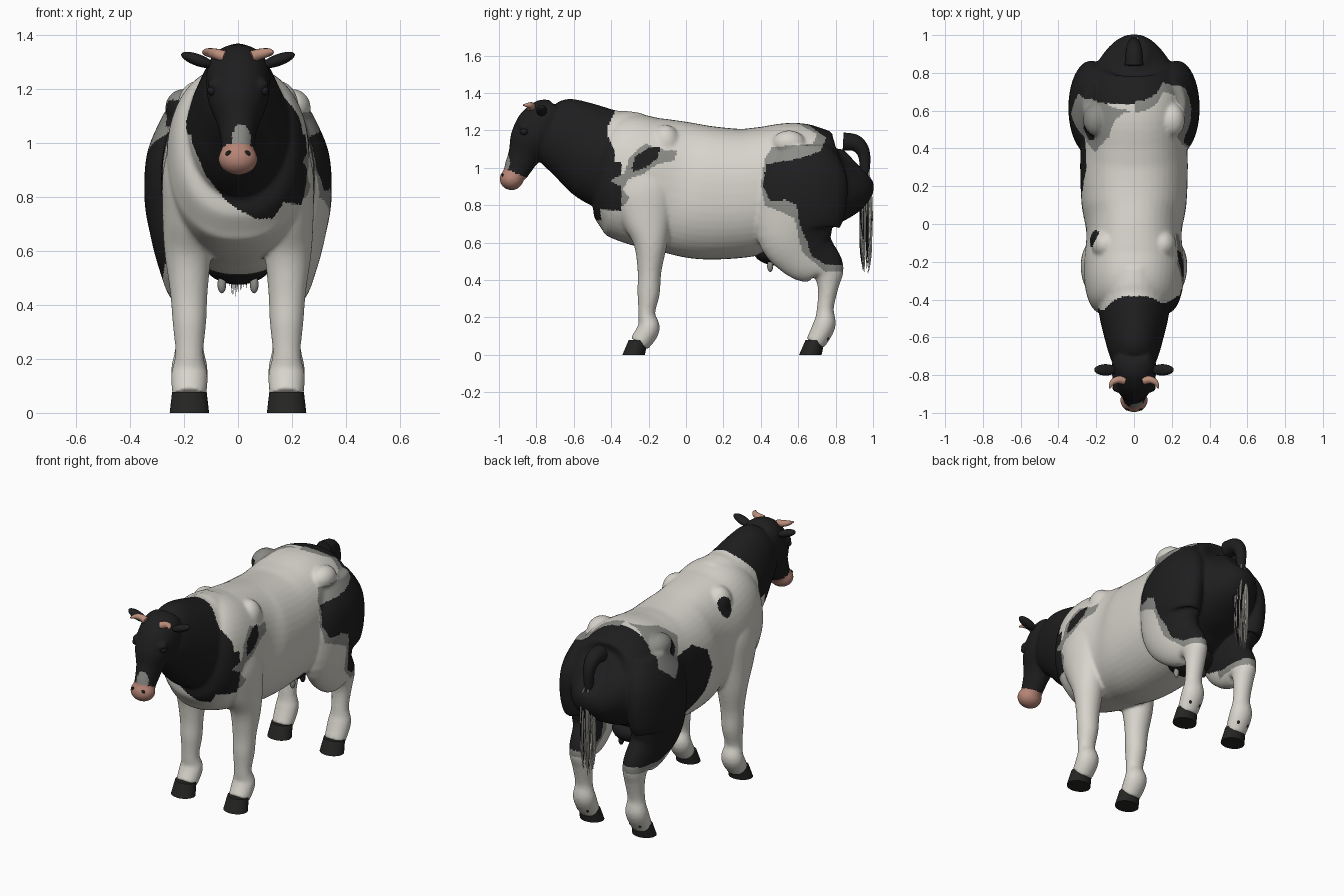
import bpy, bmesh, math, random
from mathutils import Vector, Matrix
from mathutils.geometry import intersect_point_tri_2d

random.seed(4)
if "Cube" in bpy.data.objects:
    bpy.data.objects.remove(bpy.data.objects["Cube"])


def material(name, r, g, b):
    m = bpy.data.materials.new(name)
    m.use_nodes = True
    m.diffuse_color = (r, g, b, 1)
    node = m.node_tree.nodes["Principled BSDF"]
    node.inputs["Base Color"].default_value = (r, g, b, 1)
    node.inputs["Roughness"].default_value = 0.7
    return m


WHITE = material("cream white", 0.68, 0.66, 0.60)
BLACK = material("coat black", 0.013, 0.013, 0.014)
GREY = material("patch grey", 0.26, 0.26, 0.245)
PINK = material("muzzle pink", 0.46, 0.23, 0.18)
HORN = material("horn tan", 0.50, 0.27, 0.20)
HOOF = material("hoof charcoal", 0.018, 0.018, 0.017)


def spline(rows, steps=5):
    """Smooth curve through rows of equal length."""
    pts = [Vector(r) for r in rows]
    out = []
    for i in range(len(pts) - 1):
        p0, p1, p2 = pts[max(i - 1, 0)], pts[i], pts[i + 1]
        p3 = pts[min(i + 2, len(pts) - 1)]
        for k in range(steps):
            t = k / steps
            out.append(p1 + (p2 - p0) * t / 2 + (p0 * 2 - p1 * 5 + p2 * 4 - p3) * t * t / 2
                       + (p1 * 3 - p0 - p2 * 3 + p3) * t ** 3 / 2)
    return out + [pts[-1]]


def loft(bm, rows, side=1, power=2.0, sides=32, steps=5):
    """Rows are x, y, z, half width across x, half width in the yz plane."""
    rows = spline(rows, steps)
    rings = []
    for i, r in enumerate(rows):
        d = rows[min(i + 1, len(rows) - 1)] - rows[max(i - 1, 0)]
        n = math.hypot(d[1], d[2])
        u = Vector((0, -d[2] / n, d[1] / n))
        ring = []
        for k in range(sides):
            a = math.tau * k / sides
            c, s = (math.copysign(abs(f) ** (2 / power), f) for f in (math.cos(a), math.sin(a)))
            ring.append(bm.verts.new(Vector((side * r[0] + r[3] * c, r[1], r[2])) + u * r[4] * s))
        rings.append(ring)
    for a, b in zip(rings, rings[1:]):
        for k in range(sides):
            j = (k + 1) % sides
            bm.faces.new((a[k], a[j], b[j], b[k]))
    bm.faces.new(rings[0])
    bm.faces.new(rings[-1])


def ball(bm, loc, radii, turn=0):
    m = Matrix.Translation(loc) @ Matrix.Rotation(turn, 4, 'Y') @ Matrix.Diagonal((*radii, 1))
    bmesh.ops.create_uvsphere(bm, u_segments=24, v_segments=16, radius=1, matrix=m)


def finish(bm, name, *mats):
    bmesh.ops.recalc_face_normals(bm, faces=bm.faces)
    mesh = bpy.data.meshes.new(name)
    bm.to_mesh(mesh)
    bm.free()
    ob = bpy.data.objects.new(name, mesh)
    bpy.context.collection.objects.link(ob)
    for m in mats:
        mesh.materials.append(m)
    bpy.ops.object.select_all(action='DESELECT')
    ob.select_set(True)
    bpy.context.view_layer.objects.active = ob
    bpy.ops.object.shade_smooth_by_angle(angle=math.radians(50))
    return ob


def ellipsoid(name, mat, loc, radii, turn=0):
    bm = bmesh.new()
    ball(bm, loc, radii, turn)
    return finish(bm, name, mat)


def cord(name, mat, strands, res=3):
    """Tapered round curves; every strand is a list of x, y, z, radius."""
    cu = bpy.data.curves.new(name, 'CURVE')
    cu.dimensions, cu.bevel_depth, cu.bevel_resolution = '3D', 1, res
    cu.use_fill_caps = True
    for strand in strands:
        pts = spline(strand)
        sp = cu.splines.new('POLY')
        sp.points.add(len(pts) - 1)
        sp.use_smooth = True
        for p, q in zip(sp.points, pts):
            p.co, p.radius = (q[0], q[1], q[2], 1), q[3]
    cu.materials.append(mat)
    bpy.context.collection.objects.link(bpy.data.objects.new(name, cu))


# Trunk: y, top, bottom, half width
trunk = [(-.50, 1.15, .84, .10), (-.45, 1.25, .73, .21), (-.35, 1.30, .64, .255),
         (-.22, 1.275, .58, .265), (-.05, 1.25, .54, .252), (.1, 1.225, .51, .277),
         (.3, 1.21, .52, .285), (.45, 1.225, .56, .28), (.6, 1.245, .62, .275),
         (.75, 1.215, .68, .255), (.86, 1.175, .76, .18), (.92, 1.13, .9, .07)]
neck = [(0, -.3, 1.02, .19, .28), (0, -.44, 1.06, .19, .265), (0, -.58, 1.14, .16, .225),
        (0, -.70, 1.205, .125, .185), (0, -.75, 1.23, .09, .13)]
head = [(0, -.69, 1.32, .08, .06), (0, -.73, 1.28, .112, .11), (0, -.78, 1.21, .118, .132),
        (0, -.83, 1.14, .105, .117), (0, -.87, 1.06, .073, .085), (0, -.91, .98, .06, .068),
        (0, -.93, .94, .06, .05)]
foreleg = [(.165, -.25, 1.0, .09, .15), (.175, -.23, .88, .105, .17), (.18, -.21, .74, .1, .14),
           (.185, -.19, .6, .088, .092), (.182, -.195, .45, .07, .064), (.18, -.2, .33, .062, .06),
           (.18, -.21, .22, .052, .045), (.18, -.2, .14, .068, .06), (.18, -.25, .06, .062, .055)]
hindleg = [(.18, .63, 1.12, .09, .14), (.22, .63, .97, .115, .23), (.232, .61, .8, .115, .245),
           (.22, .59, .66, .105, .215), (.2, .655, .54, .088, .165), (.185, .75, .46, .07, .1),
           (.18, .76, .37, .06, .058), (.18, .745, .25, .052, .045), (.18, .74, .16, .068, .06),
           (.18, .69, .06, .062, .053)]

bm = bmesh.new()
loft(bm, [(0, y, (t + b) / 2, w, (t - b) / 2) for y, t, b, w in trunk], power=2.25, sides=48)
loft(bm, neck)
loft(bm, head)
ball(bm, (0, -.933, .94), (.074, .064, .06))
for s in (-1, 1):
    loft(bm, foreleg, s)
    loft(bm, hindleg, s)
    ball(bm, (s * .15, -.11, 1.13), (.075, .08, .1))       # shoulder blade
    ball(bm, (s * .2, .55, 1.13), (.07, .09, .07))         # hip bone
    ball(bm, (s * .085, -.86, 1.215), (.03, .035, .025))   # brow
body = finish(bm, "body", WHITE, BLACK, GREY, PINK)

# Fuse the masses into one smooth skin
fuse = body.modifiers.new("fuse", 'REMESH')
fuse.mode, fuse.voxel_size = 'VOXEL', .009
soften = body.modifiers.new("soften", 'SMOOTH')
soften.factor, soften.iterations = .5, 8
for name in ("fuse", "soften"):
    bpy.ops.object.modifier_apply(modifier=name)
bpy.ops.object.shade_smooth()


def inside(poly, u, v):
    hit = False
    for (a, b), (c, d) in zip(poly, poly[1:] + poly[:1]):
        if (b > v) != (d > v) and u < (c - a) * (v - b) / (d - b) + a:
            hit = not hit
    return hit


# Coat patch outlines: chest in x, z; all others in y, z
chest = [(-.3, 1.2), (-.18, 1.1), (-.17, 1), (-.12, .88), (-.04, .78), (.06, .72), (.13, .72),
         (.17, .78), (.25, .77), (.29, .82), (.28, .86), (.24, .93), (.3, 1.05), (.3, 1.2)]
left_spot = [(-.29, 1), (-.27, 1.06), (-.2, 1.11), (-.14, 1.11), (-.15, 1.05), (-.22, 1), (-.28, .98)]
left_fringe = [(-.42, 1.05), (-.4, .98), (-.33, .97), (-.3, 1.06), (-.22, 1.13), (-.14, 1.1), (-.05, 1.09),
               (-.06, 1.04), (-.15, 1.02), (-.24, .96), (-.31, .94), (-.34, .88), (-.3, .84),
               (-.33, .8), (-.4, .77), (-.46, .78)]
left_rump = [(.64, 1.3), (.64, 1.24), (.75, 1.16), (.72, 1.09), (.61, 1.05), (.43, 1.02), (.41, .91), (.45, .82),
             (.53, .83), (.59, .8), (.61, .69), (.65, .6), (.67, .53), (.75, .48), (1.1, .5), (1.1, 1.3)]
left_rump_fringe = [(.59, 1.3), (.59, 1.24), (.7, 1.18), (.68, 1.13), (.46, 1.11), (.42, 1.05), (.4, .91), (.42, .8),
                    (.52, .76), (.58, .73), (.62, .55), (.75, .44), (1.1, .47), (1.1, 1.3)]
right_rump = [(.63, 1.3), (.64, 1.18), (.69, 1.06), (.58, .97), (.45, 1.04), (.3, 1.05), (.18, .98), (.14, .86),
              (.2, .73), (.35, .62), (.5, .52), (.65, .47), (1.1, .49), (1.1, 1.3)]
right_fringe = [(.38, 1.13), (.46, 1.2), (.6, 1.24), (.72, 1.1), (.66, .92), (.52, .96)]


def coat(x, y, z):
    """Material slot: 0 white, 1 black, 2 grey, 3 pink."""
    if y < -.6:
        if z < 1.0 and z < .99 - (y + .95) * .45 and y < -.855:
            return 3
        blaze = ((x - .012) / .035) ** 2 + ((z - 1.01) / .06) ** 2 < 1
        return 2 if blaze and y < -.92 else 1
    if y < -.3:
        edge = -.4 + .02 * math.sin(z * 25) - (max(0, 1.3 - z) * .3 if x < 0 else 0)
        if (z > 1.03 and y < edge) or (z <= 1.03 and y < -.345 and inside(chest, x, z)):
            return 1
    if x > 0:
        if inside(left_spot, y, z) or inside(left_rump, y, z):
            return 1
        if inside(left_rump_fringe, y, z) or (x > .12 and inside(left_fringe, y, z)):
            return 2
        return 0
    if ((y + .08) / .045) ** 2 + ((z - 1.13) / .06) ** 2 < 1 or inside(right_rump, y, z):
        return 1
    if ((y - .49) / .045) ** 2 + ((z - 1.11) / .05) ** 2 < 1:
        return 1
    if inside(right_fringe, y, z) or (y > .6 and .44 < z < .5):
        return 2
    return 0


for f in body.data.polygons:
    f.material_index = coat(*f.center)

# Paired parts
for s, side in ((-1, "right"), (1, "left")):
    for end, y in (("front", -.28), ("hind", .665)):
        bm = bmesh.new()
        loft(bm, [(.18, y + .025, .08, .064, .054), (.18, y, 0, .073, .063)], s, steps=1)
        for v in bm.verts:
            v.co.z = max(0, .078 if v.co.z > .04 else 0)
        finish(bm, f"{side}_{end}_hoof", HOOF)
        for k in (-1, 1):
            ellipsoid(f"{side}_{end}_dewclaw", HOOF, (s * .18 + k * .03, y + .085, .095), (.014, .016, .02))
    ellipsoid(f"{side}_ear", BLACK, (s * .15, -.772, 1.307), (.064, .03, .022), -s * .35)
    ellipsoid(f"{side}_eye", BLACK, (s * .096, -.865, 1.195), (.018, .022, .02))
    ellipsoid(f"{side}_nostril", BLACK, (s * .036, -.981, .962), (.012, .006, .008), s * .5)
    cord(f"{side}_horn", HORN, [[(s * .05, -.83, 1.32, .022), (s * .085, -.825, 1.33, .02),
                                 (s * .115, -.84, 1.335, .015), (s * .13, -.87, 1.335, .004)]])
    for y, mat in ((.45, GREY), (.55, BLACK)):
        ellipsoid(f"{side}_teat", mat, (s * .06, y, .475), (.016, .016, .032))

ellipsoid("udder", BLACK, (0, .5, .555), (.125, .14, .08))

# Tail and its switch of loose hair
cord("tail", BLACK, [[(0, .84, 1.14, .05), (0, .91, 1.13, .045), (0, .952, 1.07, .034),
                      (0, .955, .95, .024), (0, .95, .8, .013), (0, .95, .62, .006)]], 5)
hair = []
for i in range(44):
    x, y = random.uniform(-.04, .04), random.uniform(.93, .992)
    top, tip = random.uniform(.88, 1.02), random.uniform(.43, .62)
    hair.append([(x * .4, .955 + (y - .955) * .5, top, .004), (x * .8, y, (top + tip) / 2 + .1, .005),
                 (x, y, tip + .12, .004), (x * .8, (y + .96) / 2, tip, .001)])
cord("tail_switch_light", WHITE, hair[:34], 1)
cord("tail_switch_dark", BLACK, hair[34:], 1)
